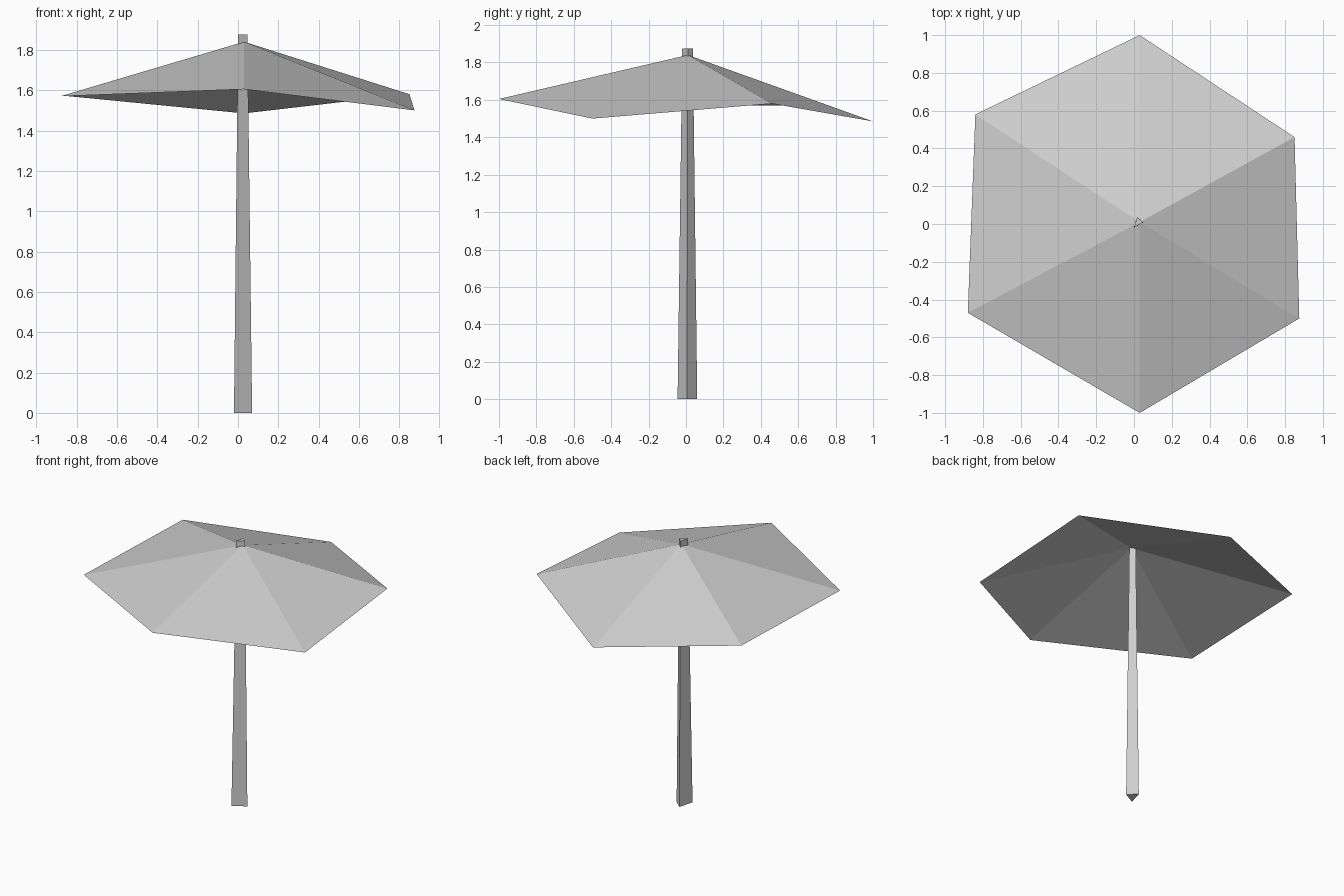
import bpy

if "Cube" in bpy.data.objects:
    bpy.data.objects.remove(bpy.data.objects["Cube"])

# One plain grey for everything
grey = bpy.data.materials.new("light_grey")
grey.diffuse_color = (0.62, 0.62, 0.62, 1)
grey.use_nodes = True
grey.node_tree.nodes["Principled BSDF"].inputs["Base Color"].default_value = grey.diffuse_color


def add_mesh(name, verts, faces):
    mesh = bpy.data.meshes.new(name)
    mesh.from_pydata(verts, [], faces)
    mesh.materials.append(grey)
    mesh.update()
    obj = bpy.data.objects.new(name, mesh)
    bpy.context.collection.objects.link(obj)
    return obj


# Canopy: a thin, uneven six-sided cone, open underneath
apex = (0.03, 0.01, 1.84)
rim = [(0.03, -1.0, 1.605), (0.875, -0.5, 1.5), (0.85, 0.46, 1.58),
       (0.03, 1.0, 1.485), (-0.84, 0.58, 1.57), (-0.88, -0.47, 1.57)]
n = len(rim)
add_mesh("canopy", rim + [apex], [(i, (i + 1) % n, n) for i in range(n)])

# Pole: a tapered three-sided post that pokes through the canopy
foot = [(-0.02, -0.045), (0.07, 0.005), (0.01, 0.06)]
tip = [(0.0, -0.02), (0.047, 0.01), (0.017, 0.037)]
verts = [(x, y, 0) for x, y in foot] + [(x, y, 1.875) for x, y in tip]
sides = [(i, (i + 1) % 3, (i + 1) % 3 + 3, i + 3) for i in range(3)]
add_mesh("pole", verts, sides + [(2, 1, 0), (3, 4, 5)])
